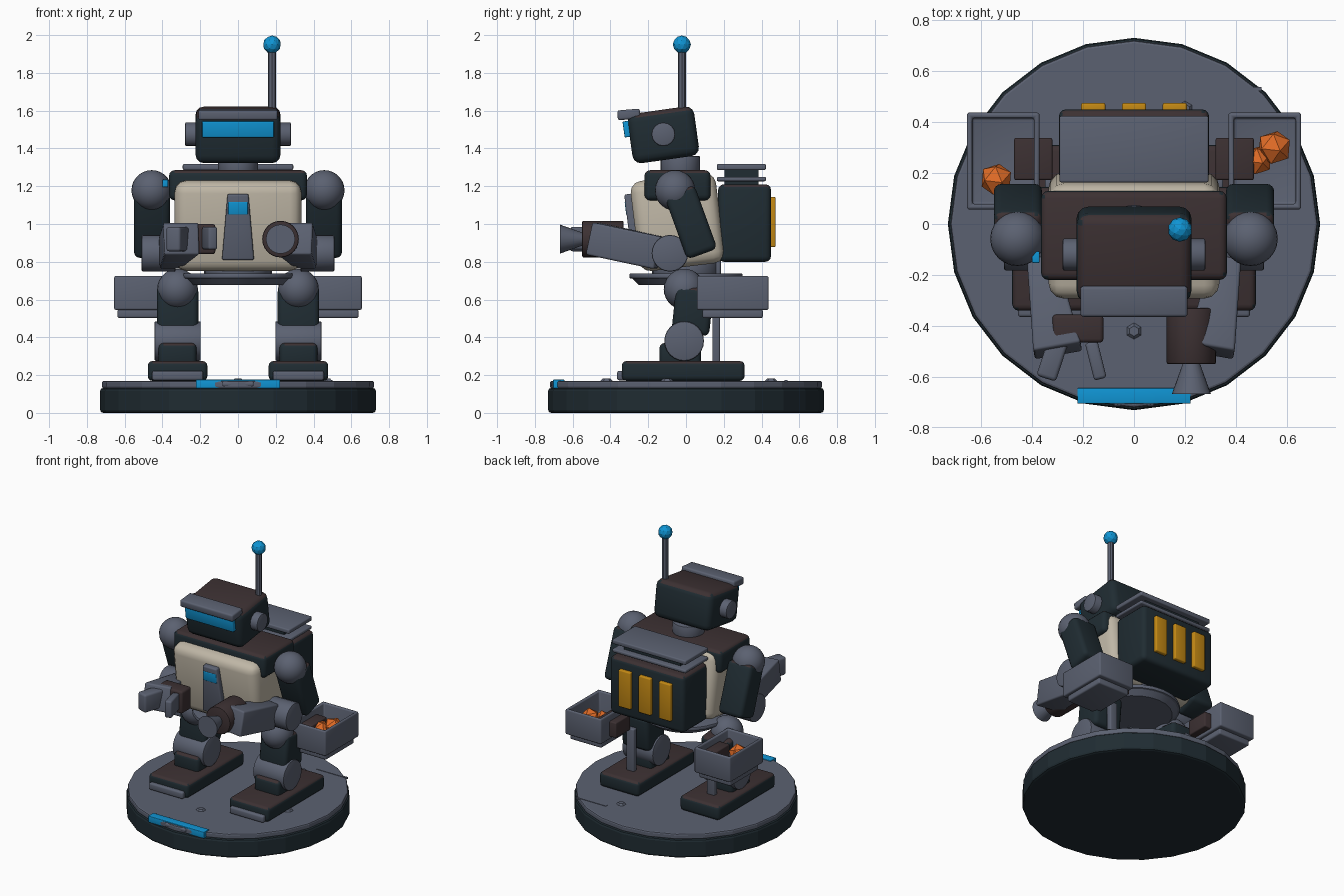
import bpy, bmesh, math
from mathutils import Matrix

cube = bpy.data.objects.get("Cube")
if cube:
    bpy.data.objects.remove(cube, do_unlink=True)


def material(name, r, g, b):
    m = bpy.data.materials.new(name)
    m.use_nodes = True
    m.diffuse_color = (r, g, b, 1)
    m.node_tree.nodes["Principled BSDF"].inputs["Base Color"].default_value = (r, g, b, 1)
    return m


SLATE = material("slate grey", 0.105, 0.12, 0.165)
DARK = material("dark teal", 0.014, 0.025, 0.032)
BROWN = material("dark brown", 0.045, 0.03, 0.032)
CREAM = material("cream", 0.52, 0.47, 0.38)
BLUE = material("bright blue", 0.005, 0.30, 0.66)
AMBER = material("amber", 0.55, 0.25, 0.007)
ORANGE = material("orange", 0.75, 0.15, 0.02)


def finish(name, bm, mats, loc, rot=(0, 0, 0), smooth=True):
    mesh = bpy.data.meshes.new(name)
    bm.to_mesh(mesh)
    bm.free()
    for m in mats:
        mesh.materials.append(m)
    ob = bpy.data.objects.new(name, mesh)
    bpy.context.collection.objects.link(ob)
    ob.location = loc
    ob.rotation_euler = [math.radians(a) for a in rot]
    if smooth:
        bpy.ops.object.select_all(action='DESELECT')
        ob.select_set(True)
        bpy.context.view_layer.objects.active = ob
        bpy.ops.object.shade_smooth_by_angle(angle=math.radians(40))
    return ob


def bevel(bm, width, seg=3):
    edges = [e for e in bm.edges if e.calc_face_angle(0) > 0.6]
    bmesh.ops.bevel(bm, geom=edges, offset=width, segments=seg, profile=0.5,
                    affect='EDGES', clamp_overlap=True, material=-1)


def box(name, loc, size, mat, width=0.012, rot=(0, 0, 0), taper=1, hollow=0):
    bm = bmesh.new()
    bmesh.ops.create_cube(bm, size=1)
    for v in bm.verts:
        if v.co.z > 0:
            v.co.x *= taper
    bmesh.ops.scale(bm, vec=size, verts=bm.verts)
    bm.normal_update()
    mats = [mat]
    if mat == DARK:  # dark shells carry brown upper faces
        mats = [DARK, BROWN]
        for f in bm.faces:
            f.material_index = int(f.normal.z > 0.7)
    if hollow:
        top = max(bm.faces, key=lambda f: f.calc_center_median().z)
        bmesh.ops.inset_individual(bm, faces=[top], thickness=hollow)
        ext = bmesh.ops.extrude_discrete_faces(bm, faces=[top])["faces"]
        bmesh.ops.translate(bm, verts=ext[0].verts, vec=(0, 0, hollow - size[2]))
        bm.normal_update()
    if width:
        bevel(bm, width)
    return finish(name, bm, mats, loc, rot)


def drum(name, loc, r1, r2, depth, mat, axis='Z', sides=24, width=0.008, smooth=True):
    """Cylinder or cone: r1 at the low end of the axis, r2 at the high end."""
    bm = bmesh.new()
    bmesh.ops.create_cone(bm, cap_ends=True, segments=sides, radius1=r1, radius2=r2, depth=depth)
    turn = {'X': Matrix.Rotation(math.pi / 2, 3, 'Y'),
            'Y': Matrix.Rotation(-math.pi / 2, 3, 'X'), 'Z': Matrix.Identity(3)}[axis]
    if width:
        bevel(bm, width, 2)
    bmesh.ops.rotate(bm, cent=(0, 0, 0), matrix=turn, verts=bm.verts)
    return finish(name, bm, [mat], loc, smooth=smooth)


def ball(name, loc, r, mat):
    bm = bmesh.new()
    bmesh.ops.create_uvsphere(bm, u_segments=24, v_segments=14, radius=r)
    return finish(name, bm, [mat], loc)


def nugget(name, loc, r, mat, sub=1, rot=(20, 10, 35)):
    bm = bmesh.new()
    bmesh.ops.create_icosphere(bm, subdivisions=sub, radius=r)
    return finish(name, bm, [mat], loc, rot, smooth=False)


# Round stand
drum("stand_base", (0, 0, 0.066), 0.73, 0.73, 0.132, DARK, width=0.016, smooth=False)
drum("stand_deck", (0, 0, 0.15), 0.72, 0.72, 0.04, SLATE, width=0.01, smooth=False)
box("stand_plate", (0, -0.674, 0.153), (0.445, 0.06, 0.046), BLUE, 0.004)
box("stand_plate_stud", (0, -0.70, 0.153), (0.17, 0.03, 0.03), SLATE, 0.012)
for i, (x, y) in enumerate([(0.0, -0.42), (0.47, -0.1), (-0.4, 0.22), (0.2, 0.45)]):
    drum("deck_pebble_%d" % i, (x, y, 0.172), 0.04, 0.02, 0.02, SLATE, sides=6, width=0)
box("deck_slab", (0.38, 0.53, 0.168), (0.24, 0.015, 0.01), SLATE, 0)

# Pelvis and torso
drum("waist_ring", (0, 0, 0.725), 0.30, 0.30, 0.028, SLATE)
drum("waist_dish", (0, 0, 0.695), 0.25, 0.285, 0.034, SLATE, width=0)
drum("waist_column", (0, 0, 0.76), 0.18, 0.18, 0.08, SLATE)
box("torso", (0, -0.045, 1.01), (0.67, 0.455, 0.48), CREAM, 0.06, (7, 0, 0))
box("shoulder_yoke", (0, -0.045, 1.205), (0.73, 0.35, 0.16), DARK, 0.03)
box("chest_panel", (0, -0.281, 0.985), (0.17, 0.05, 0.35), SLATE, 0.01, (7, 0, 0), taper=0.65)
box("chest_light", (0, -0.306, 1.085), (0.105, 0.03, 0.07), BLUE, 0.005, (7, 0, 0))
box("shoulder_light", (-0.385, -0.13, 1.215), (0.03, 0.045, 0.04), BLUE, 0.005)

# Backpack
box("backpack", (0, 0.31, 1.005), (0.59, 0.28, 0.41), DARK, 0.03)
for z, h in ((1.238, 0.024), (1.302, 0.032)):
    box("backpack_lid", (0, 0.293, z), (0.585, 0.26, h), SLATE, 0.008)
box("backpack_lid_core", (0, 0.293, 1.25), (0.45, 0.18, 0.09), DARK, 0)
for x in (-0.16, 0, 0.16):
    box("backpack_light", (x, 0.455, 1.01), (0.095, 0.04, 0.265), AMBER, 0.008)
box("backpack_strut", (0, 0.16, 0.77), (0.16, 0.05, 0.12), SLATE)

# Head
drum("neck", (0, -0.03, 1.31), 0.105, 0.105, 0.10, SLATE)
box("head", (0, -0.12, 1.472), (0.45, 0.355, 0.265), DARK, 0.045, (8, 0, 0))
box("visor", (0, -0.308, 1.503), (0.38, 0.045, 0.085), BLUE, 0.006, (8, 0, 0))
box("brow", (0, -0.303, 1.58), (0.42, 0.12, 0.052), SLATE, 0.012, (5, 0, 0))
drum("ears", (0, -0.12, 1.475), 0.063, 0.063, 0.56, SLATE, 'X', 16)
drum("antenna", (0.18, -0.022, 1.755), 0.021, 0.021, 0.35, SLATE, sides=8, width=0)
nugget("antenna_tip", (0.18, -0.022, 1.95), 0.048, BLUE, 2, (0, 0, 0))

# Limbs and side crates, one pass for each side
for s, side in ((1, "left"), (-1, "right")):
    box(side + "_foot", (s * 0.32, -0.015, 0.222), (0.315, 0.65, 0.105), DARK, 0.025)
    box(side + "_toe_cap", (s * 0.32, -0.335, 0.197), (0.27, 0.06, 0.05), SLATE, 0.012)
    box(side + "_ankle", (s * 0.32, -0.03, 0.31), (0.20, 0.22, 0.12), DARK, 0.025)
    drum(side + "_knee", (s * 0.32, -0.01, 0.38), 0.105, 0.105, 0.245, SLATE, 'X')
    box(side + "_thigh", (s * 0.32, 0.035, 0.54), (0.22, 0.20, 0.25), DARK, 0.03, (-6, 0, 0))
    ball(side + "_hip", (s * 0.32, -0.01, 0.655), 0.108, SLATE)
    box(side + "_leg_piston", (s * 0.32, 0.16, 0.42), (0.06, 0.04, 0.31), SLATE, 0.008)
    box(side + "_crate_bracket", (s * 0.395, 0.255, 0.62), (0.15, 0.165, 0.11), BROWN, 0.008)
    box(side + "_crate", (s * 0.513, 0.247, 0.635), (0.285, 0.38, 0.18), SLATE, 0.01, hollow=0.03)
    box(side + "_crate_base", (s * 0.513, 0.247, 0.525), (0.25, 0.32, 0.045), SLATE, 0.01)

    ball(side + "_shoulder", (s * 0.457, -0.058, 1.178), 0.107, SLATE)
    box(side + "_upper_arm", (s * 0.455, 0.025, 1.01), (0.19, 0.17, 0.36), DARK, 0.03, (20, 0, 0))
    drum(side + "_elbow", (s * 0.42, -0.085, 0.845), 0.097, 0.097, 0.18, SLATE, 'X')
    box(side + "_forearm", (s * 0.33, -0.32, 0.885), (0.19, 0.175, 0.37), SLATE, 0.012,
        (-102, 0, -s * 10), taper=0.6)

# Left hand: nozzle
drum("nozzle_cuff", (0.225, -0.44, 0.92), 0.097, 0.097, 0.22, BROWN, 'Y')
drum("nozzle", (0.225, -0.605, 0.92), 0.077, 0.032, 0.125, SLATE, 'Y', width=0)

# Right hand: claw
box("claw_palm", (-0.22, -0.41, 0.92), (0.20, 0.11, 0.16), BROWN, 0.015)
box("claw_outer_finger", (-0.32, -0.53, 0.92), (0.08, 0.16, 0.13), SLATE, 0.015, (0, 0, -18))
box("claw_inner_finger", (-0.15, -0.535, 0.925), (0.05, 0.15, 0.12), SLATE, 0.012, (0, 0, 14))

# Ore in the crates
for x, y, z, r in ((-0.54, 0.175, 0.625, 0.066), (0.55, 0.30, 0.635, 0.07), (0.485, 0.25, 0.625, 0.06)):
    nugget("ore", (x, y, z), r, ORANGE)
